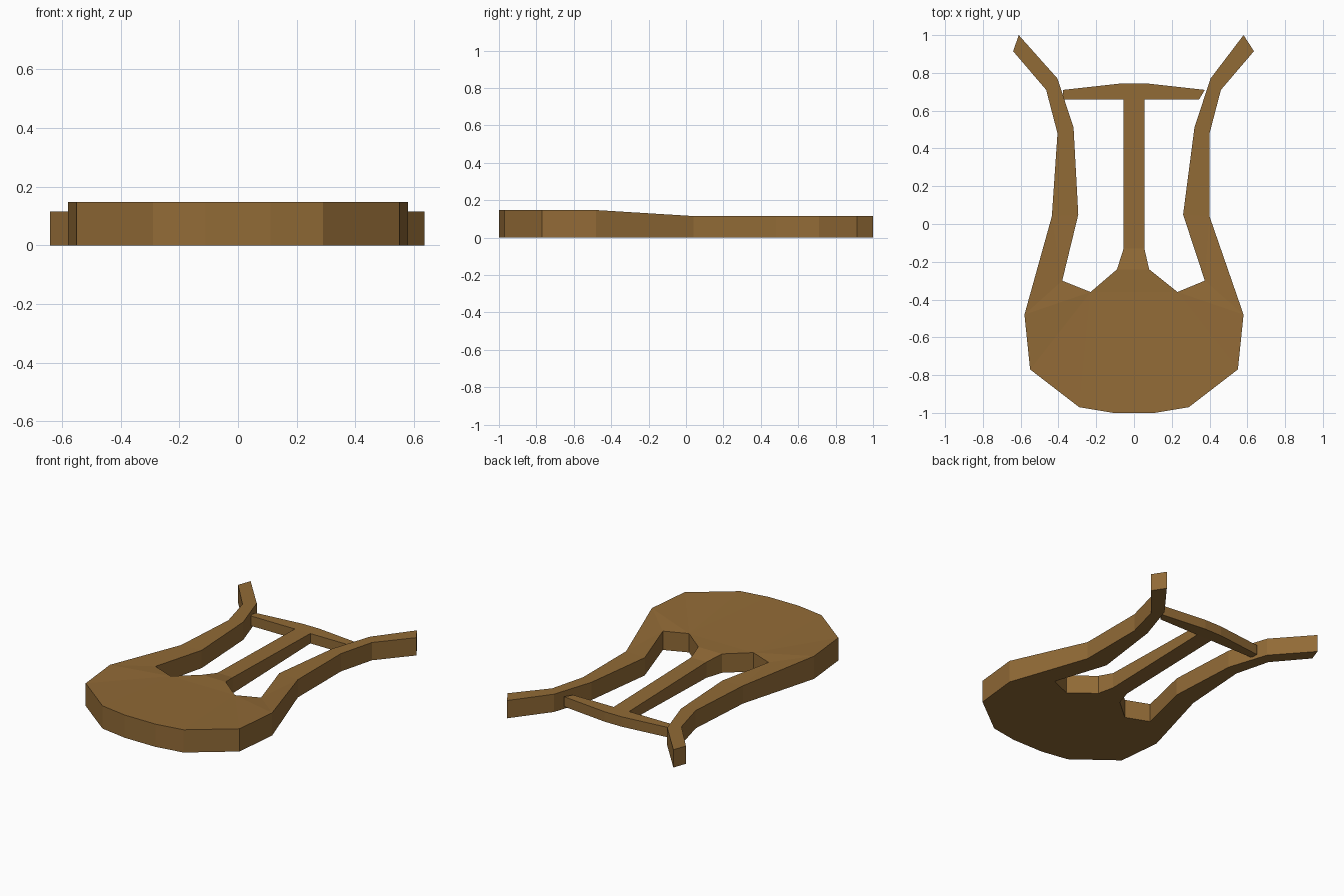
import bpy, bmesh

if "Cube" in bpy.data.objects:
    bpy.data.objects.remove(bpy.data.objects["Cube"])

wood = bpy.data.materials.new("brown wood")
wood.diffuse_color = (0.285, 0.145, 0.037, 1)
wood.use_nodes = True
wood.node_tree.nodes["Principled BSDF"].inputs["Base Color"].default_value = wood.diffuse_color


def build_plate(name, polygons):
    """Solid from neighbouring top polygons; each point is (x, y, top z, bottom z)."""
    bm = bmesh.new()
    tops, bottoms = {}, {}

    def vert(store, p, z):
        key = (p[0], p[1])
        if key not in store:
            store[key] = bm.verts.new((p[0], p[1], z))
        return store[key]

    pairs = {}
    faces = []
    for poly in polygons:
        top = [vert(tops, p, p[2]) for p in poly]
        bot = [vert(bottoms, p, p[3]) for p in poly]
        pairs.update(zip(top, bot))
        faces.append(bm.faces.new(top))
        faces.append(bm.faces.new(bot[::-1]))
    # side walls along every open edge of the top
    top_set = set(tops.values())
    rim = [e for e in bm.edges if e.is_boundary and e.verts[0] in top_set]
    for e in rim:
        a, b = e.verts
        bm.faces.new((a, b, pairs[b], pairs[a]))
    bmesh.ops.triangulate(bm, faces=faces, quad_method='SHORT_EDGE', ngon_method='BEAUTY')
    bmesh.ops.recalc_face_normals(bm, faces=bm.faces[:])
    mesh = bpy.data.meshes.new(name)
    bm.to_mesh(mesh)
    bm.free()
    mesh.materials.append(wood)
    obj = bpy.data.objects.new(name, mesh)
    bpy.context.collection.objects.link(obj)
    return obj


def strip(left, right):
    """Quads between two rows of points."""
    return [(left[i], right[i], right[i + 1], left[i + 1]) for i in range(len(left) - 1)]


def lift(points, top, bottom=0.0):
    return [(x, y, top, bottom) for x, y in points]


HIGH, NOTCH, LOW = 0.147, 0.122, 0.115

# rounded sound body: raised rim, slightly lower notched edge
rim = [(-0.58, -0.48), (-0.55, -0.77), (-0.29, -0.97), (-0.11, -1.0),
       (0.11, -1.0), (0.29, -0.97), (0.55, -0.77), (0.58, -0.48)]
notch = [(0.375, -0.30), (0.23, -0.36), (0.08, -0.24),
         (-0.09, -0.24), (-0.23, -0.36), (-0.38, -0.30)]
rim, notch = lift(rim, HIGH), lift(notch, NOTCH)

# curved arms: outer and inner edges from the body to the tips
r_out = [rim[-1]] + lift([(0.40, 0.04), (0.40, 0.48), (0.46, 0.71), (0.635, 0.915)], LOW)
r_in = [notch[0]] + lift([(0.26, 0.05), (0.32, 0.51), (0.405, 0.77), (0.58, 1.0)], LOW)
l_out = [rim[0]] + lift([(-0.435, 0.04), (-0.405, 0.48), (-0.465, 0.71), (-0.64, 0.915)], LOW)
l_in = [notch[-1]] + lift([(-0.295, 0.05), (-0.32, 0.51), (-0.405, 0.77), (-0.61, 1.0)], LOW)
build_plate("body_and_arms", [rim + notch] + strip(r_in, r_out) + strip(l_out, l_in))

# central stem, thinning towards the crossbar
s_left = [notch[3], (-0.055, -0.13, 0.102, 0.0), (-0.055, 0.66, 0.084, 0.02)]
s_right = [notch[2], (0.055, -0.13, 0.102, 0.0), (0.055, 0.66, 0.084, 0.02)]

# crossbar with tapered ends
bar = [s_left[-1], s_right[-1]] + lift(
    [(0.345, 0.66), (0.375, 0.71), (0.06, 0.745), (-0.06, 0.745), (-0.375, 0.71), (-0.375, 0.66)],
    0.084, 0.02)
build_plate("stem_and_crossbar", strip(s_left, s_right) + [bar])
